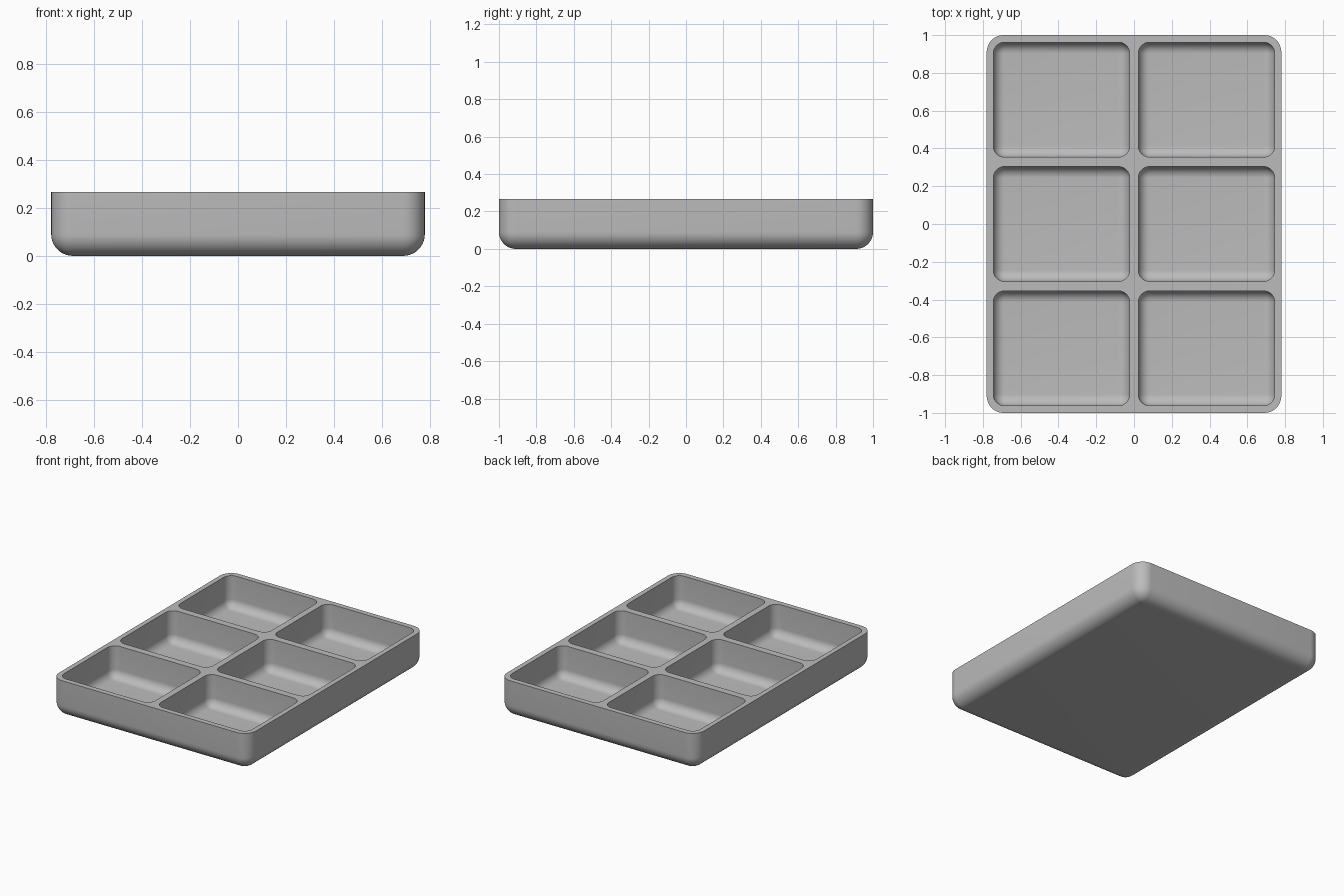
import bpy
import bmesh
from math import cos, sin, pi, radians

STEPS = 10          # segments per quarter round
HEIGHT = 0.267

cube = bpy.data.objects.get("Cube")
if cube:
    bpy.data.objects.remove(cube, do_unlink=True)

gray = bpy.data.materials.new("gray plastic")
gray.use_nodes = True
color = (0.5, 0.5, 0.5, 1)
gray.diffuse_color = color
gray.node_tree.nodes["Principled BSDF"].inputs["Base Color"].default_value = color


def add_rounded_block(bm, center, half, bottom, top, radius):
    """Closed block with round upright corners and a round bottom edge."""
    def ring(r, z):
        verts = []
        for i, (sx, sy) in enumerate([(1, 1), (-1, 1), (-1, -1), (1, -1)]):
            cx = center[0] + sx * (half[0] - radius)
            cy = center[1] + sy * (half[1] - radius)
            for k in range(STEPS + 1):
                a = (i + k / STEPS) * pi / 2
                verts.append(bm.verts.new((cx + r * cos(a), cy + r * sin(a), z)))
        return verts

    angles = [k / STEPS * pi / 2 for k in range(STEPS + 1)]
    rings = [ring(radius * sin(a), bottom + radius * (1 - cos(a))) for a in angles]
    rings.append(ring(radius, top))
    for low, high in zip(rings, rings[1:]):
        n = len(low)
        for i in range(n):
            j = (i + 1) % n
            bm.faces.new((low[i], low[j], high[j], high[i]))
    bm.faces.new(rings[0][::-1])
    bm.faces.new(rings[-1])


def make_object(name, bm):
    bmesh.ops.remove_doubles(bm, verts=bm.verts, dist=0.0001)
    bmesh.ops.recalc_face_normals(bm, faces=bm.faces)
    mesh = bpy.data.meshes.new(name)
    bm.to_mesh(mesh)
    bm.free()
    mesh.materials.append(gray)
    obj = bpy.data.objects.new(name, mesh)
    bpy.context.collection.objects.link(obj)
    return obj


# Tray body
bm = bmesh.new()
add_rounded_block(bm, (0, 0), (0.78, 1.0), 0, HEIGHT, 0.09)
tray = make_object("compartment_tray", bm)

# Six compartments, two columns by three rows
bm = bmesh.new()
for x in (-0.384, 0.384):
    for y in (-0.658, 0, 0.658):
        add_rounded_block(bm, (x, y), (0.361, 0.304), 0.04, HEIGHT + 0.1, 0.06)
cutter = make_object("compartment_cutter", bm)
cutter.hide_render = True

cut = tray.modifiers.new("compartments", 'BOOLEAN')
cut.operation = 'DIFFERENCE'
cut.solver = 'EXACT'
cut.object = cutter
bpy.ops.object.select_all(action='DESELECT')
tray.select_set(True)
bpy.context.view_layer.objects.active = tray
bpy.ops.object.modifier_apply(modifier=cut.name)
bpy.data.objects.remove(cutter, do_unlink=True)

bpy.ops.object.shade_smooth_by_angle(angle=radians(35))
